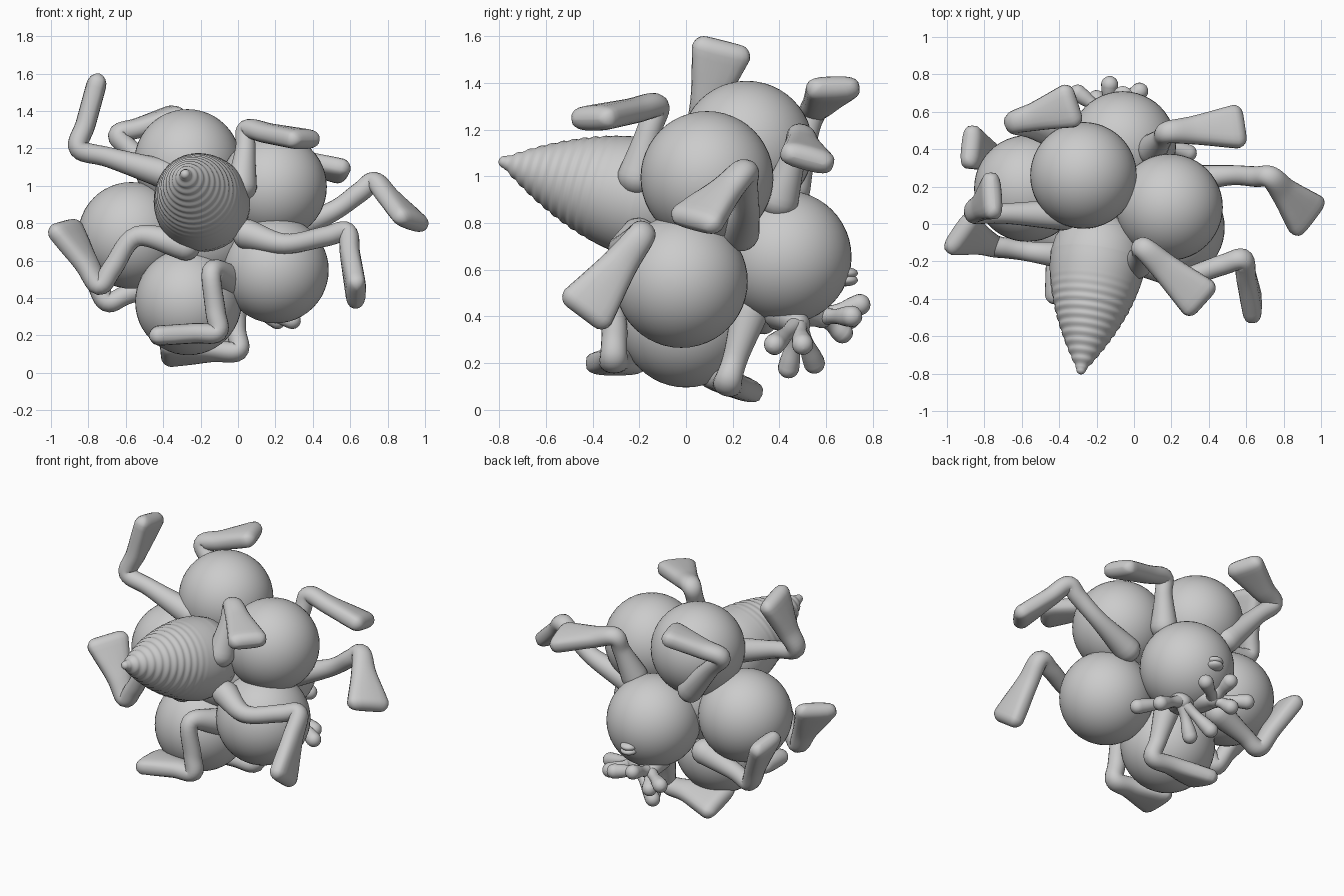
import bpy, bmesh, math
from mathutils import Vector

if "Cube" in bpy.data.objects:
    bpy.data.objects.remove(bpy.data.objects["Cube"])

clay = bpy.data.materials.new("clay grey")
clay.diffuse_color = (0.6, 0.6, 0.6, 1)
clay.use_nodes = True
clay.node_tree.nodes["Principled BSDF"].inputs["Base Color"].default_value = clay.diffuse_color


def finish(bm, name):
    bmesh.ops.recalc_face_normals(bm, faces=bm.faces)
    for f in bm.faces:
        f.smooth = True
    me = bpy.data.meshes.new(name)
    bm.to_mesh(me)
    bm.free()
    me.materials.append(clay)
    ob = bpy.data.objects.new(name, me)
    bpy.context.collection.objects.link(ob)
    return ob


def ball(name, x, y, z, r=0.285, flat=1):
    bm = bmesh.new()
    bmesh.ops.create_uvsphere(bm, u_segments=48, v_segments=24, radius=r)
    for v in bm.verts:
        v.co.z *= flat
        v.co += Vector((x, y, z))
    return finish(bm, name)


def smooth_path(pts, steps):
    """Catmull-Rom through tuples of position, half width, half thickness."""
    p = [Vector(q) for q in pts]
    p = [2 * p[0] - p[1]] + p + [2 * p[-1] - p[-2]]
    out = []
    for i in range(1, len(p) - 2):
        a, b, c, d = p[i - 1:i + 3]
        for s in range(steps):
            t = s / steps
            out.append(0.5 * (2 * b + (c - a) * t + (2 * a - 5 * b + 4 * c - d) * t * t
                              + (3 * b - a - 3 * c + d) * t ** 3))
    return out + [p[-2]]


def sweep(name, pts, side, steps=7, seg=20, ripple=None):
    """Oval tube with rounded ends; side is the width direction at the far end."""
    path = smooth_path(pts, steps)
    pos = [Vector(q[:3]) for q in path]
    n = len(pos)
    tan = [(pos[min(i + 1, n - 1)] - pos[max(i - 1, 0)]).normalized() for i in range(n)]
    side = Vector(side)
    sides = [None] * n
    for i in reversed(range(n)):
        side = (side - tan[i] * side.dot(tan[i])).normalized()
        sides[i] = side
    # ring stations: path index and the cap angle
    caps = [math.pi / 2 * k / 5.1 for k in range(1, 6)]
    stations = ([(0, -a) for a in reversed(caps)] + [(i, 0) for i in range(n)]
                + [(n - 1, a) for a in caps])
    bm = bmesh.new()
    loops = []
    for i, a in stations:
        w, t = path[i][3], path[i][4]
        if ripple:
            w, t = w + ripple(i / (n - 1)), t + ripple(i / (n - 1))
        up = tan[i].cross(sides[i])
        c = pos[i] + tan[i] * math.sin(a) * t
        rw, rt = w - t * (1 - math.cos(a)), t * math.cos(a)
        ring = [2 * math.pi * j / seg for j in range(seg)]
        # squarish oval where the limb is flattened
        e = 1 - .35 * min(1, max(0, w / t - 1))
        loops.append([bm.verts.new(
            c + sides[i] * rw * math.copysign(abs(math.cos(q)) ** e, math.cos(q))
            + up * rt * math.copysign(abs(math.sin(q)) ** e, math.sin(q))) for q in ring])
    for a, b in zip(loops, loops[1:]):
        for j in range(seg):
            bm.faces.new((a[j], a[j - 1], b[j - 1], b[j]))
    bm.faces.new(loops[0])
    bm.faces.new(loops[-1])
    return finish(bm, name)


def leg(name, *joints, side=(0, 1, 0), foot=.118):
    """Leg from hip through its bends to the toe, with a flat widening foot."""
    *upper, knee, toe = [Vector(j) for j in joints]
    shin = upper[-1].lerp(knee, .65)
    ankle = knee.lerp(toe, .4)
    pts = upper + [shin, knee, ankle, toe]
    widths = [.085] + [.055] * (len(pts) - 4) + [.06, .078, foot]
    sweep(name, [(*p, w, min(w, .08 if i == 0 else .054))
                 for i, (p, w) in enumerate(zip(pts, widths))], side)


def hand(name, root, palm, *tips):
    """Short wrist with knob-ended fingers."""
    palm = Vector(palm)
    sweep(name + "_palm", [(*root, .1, .09), (*palm, .06, .05)], (1, 0, 0))
    for k, tip in enumerate(tips):
        tip = Vector(tip)
        near = palm.lerp(tip, .8)
        sweep(f"{name}_finger_{k}", [(*palm, .042, .042), (*palm.lerp(tip, .45), .032, .032),
                                     (*near, .042, .042), (*tip, .046, .046)],
              (1, .3, .2), 5, 16)


# Cluster of body balls
ball("top_ball", -.27, .26, 1.125)
ball("right_upper_ball", .19, .09, .995)
ball("right_lower_ball", .2, -.02, .55)
ball("bottom_ball", -.265, 0, .38)
ball("left_ball", -.57, .19, .735)
ball("back_ball", -.06, .425, .655)
ball("core", -.17, .12, .75)

# Ridged pointed snout
base = Vector((-.19, -.18, .905))
axis = Vector((-.148, -.953, .25)).normalized()
snout = []
for k in range(11):
    d = .0625 * k
    r = .258 * (1 - (d / .66) ** 1.75)
    snout.append((*(base + axis * d), r, r))
sweep("ridged_snout", snout, (1, 0, 0), 9, 40,
      lambda f: .003 * math.sin(f * 90) * max(0, min(1, (f - .2) * 4)))

# Bent legs around the upper balls
leg("upper_left_leg", (-.38, .05, 1.06), (-.85, .06, 1.2), (-.76, .15, 1.53), foot=.128)
leg("upper_back_leg", (-.35, .45, .95), (-.64, .54, 1.27), (-.35, .63, 1.375),
    side=(-.4, 1, 0))
leg("upper_front_leg", (.02, -.21, 1), (.05, -.13, 1.3), (.34, -.39, 1.25), side=(1, 1, 0))
leg("upper_right_leg", (.1, .4, .9), (.18, .49, 1.17), (.54, .52, 1.08), side=(0, 1, -.3))

# Bent legs around the lower balls
leg("far_right_leg", (.25, .23, .76), (.5, .26, .86), (.73, .25, 1.02), (.92, .05, .82),
    side=(.4, 1, 0), foot=.13)
leg("lower_right_leg", (.05, -.2, .74), (.25, -.28, .69), (.58, -.19, .75),
    (.63, -.42, .44), side=(0, 1, -1), foot=.125)
leg("lower_front_leg", (-.05, -.12, .5), (-.14, -.3, .54), (-.11, -.31, .22),
    (-.42, -.3, .2), foot=.13)
leg("front_left_leg", (-.28, -.18, .68), (-.54, -.15, .73), (-.74, -.12, .47),
    (-.92, -.05, .76), side=(.5, 1, .4), foot=.13)
leg("back_left_leg", (-.38, .34, .5), (-.7, .33, .38), (-.87, .41, .7))
leg("bottom_leg", (-.03, .28, .44), (0, .18, .12), (-.36, .19, .11), side=(0, 1, -.35),
    foot=.145)

# Knob-fingered hands under the back ball
hand("right_hand", (-.02, .42, .42), (.03, .48, .37),
     (.29, .38, .28), (.21, .5, .28), (-.07, .44, .18), (-.14, .55, .2))
hand("back_hand", (-.12, .5, .44), (-.14, .58, .4),
     (.03, .71, .4), (-.13, .745, .45), (-.3, .7, .39), (-.2, .67, .33))

# Small mouth on the back ball
for k in range(2):
    ball(f"lip_{k}", -.06, .685, .585 - .03 * k, .052, .5)
